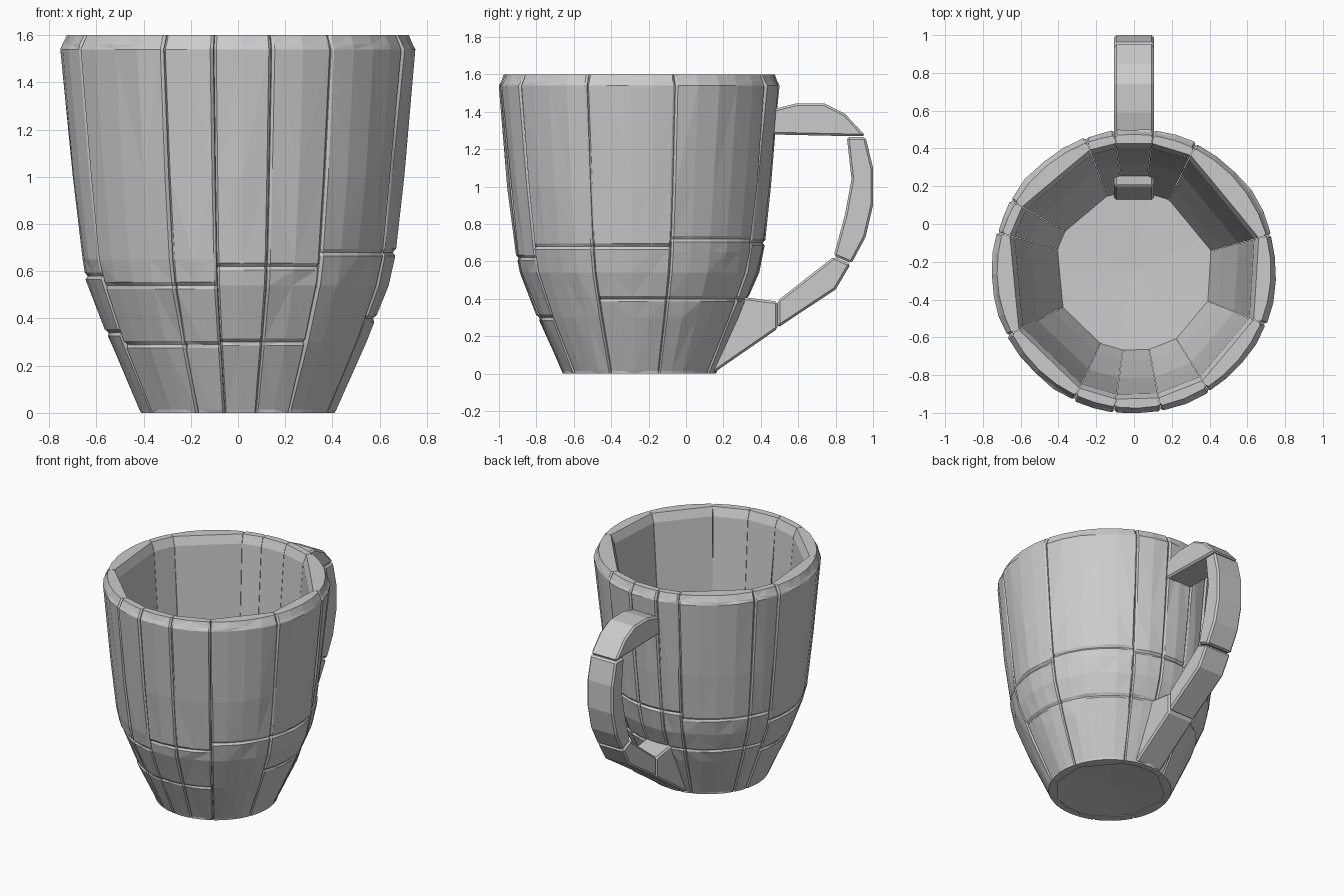
import bpy, bmesh, math, random
from mathutils import Vector

random.seed(4)
cube = bpy.data.objects.get("Cube")
if cube:
    bpy.data.objects.remove(cube)

grey = bpy.data.materials.new("stone grey")
grey.use_nodes = True
COLOR = (0.6, 0.6, 0.6, 1)
grey.diffuse_color = COLOR
grey.node_tree.nodes["Principled BSDF"].inputs["Base Color"].default_value = COLOR

CENTRE_Y = -0.25
OUTER = [(0, .41), (.3, .545), (.54, .64), (.65, .665), (1, .705), (1.54, .755), (1.6, .725)]
INNER = [(0, .36), (.12, .41), (.3, .47), (.62, .56), (1, .6), (1.54, .645), (1.6, .67)]


def radius(profile, z):
    for (z0, r0), (z1, r1) in zip(profile, profile[1:]):
        if z <= z1:
            return r0 + (r1 - r0) * (z - z0) / (z1 - z0)
    return profile[-1][1]


def finish(name, bm):
    bmesh.ops.recalc_face_normals(bm, faces=bm.faces)
    mesh = bpy.data.meshes.new(name)
    bm.to_mesh(mesh)
    bm.free()
    mesh.materials.append(grey)
    obj = bpy.data.objects.new(name, mesh)
    bpy.context.collection.objects.link(obj)
    return obj


def wall_block(name, a0, a1, z0, z1):
    """Curved outside, flat inside, edges slightly chamfered at the seams."""
    bm = bmesh.new()
    mid, half = (a0 + a1) / 2, math.radians(a1 - a0) / 2
    steps = max(2, round((a1 - a0) / 9))
    lip = 1.0
    angles = [a0 + .1, a0 + lip]
    angles += [a0 + (a1 - a0) * i / steps for i in range(1, steps)]
    angles += [a1 - lip, a1 - .1]
    levels = [z0, z0 + .015]
    levels += [z for z, r in OUTER if z0 + .05 < z < z1 - .05]
    levels += [z1 - .04 if z1 > 1.5 else z1 - .015, z1]
    inside = [z0] + [z for z, r in INNER if z0 + .03 < z < z1 - .03] + [z1]
    rings = []
    for i, a in enumerate(angles):
        t = math.radians(a)
        chord = math.cos(half) / math.cos(math.radians(a - mid))
        end = i in (0, len(angles) - 1)
        ring = []
        for z in levels:
            r = radius(OUTER, z) - (.012 if end else 0)
            edge = z in (z0, z1)
            if edge and 0 < z < 1.5:
                r -= .012
            if not edge and not end:
                r += random.uniform(-.007, .002)
            ring.append((r, z))
        ring += [(radius(INNER, z) * (chord + .02), z) for z in reversed(inside)]
        rings.append([bm.verts.new((r * math.cos(t), CENTRE_Y + r * math.sin(t), z))
                      for r, z in ring])
    n = len(rings[0])
    for p, q in zip(rings, rings[1:]):
        for k in range(n):
            bm.faces.new((p[k], p[(k + 1) % n], q[(k + 1) % n], q[k]))
    bm.faces.new(rings[0])
    bm.faces.new(rings[-1])
    # Chipped facets on the outer skin
    bmesh.ops.triangulate(bm, faces=bm.faces)
    finish(name, bm)


# Wall panels: start angle, end angle, heights of the horizontal seams
PANELS = [
    (-22, 15, (.4, .68)), (15, 64, (.4, .72)), (64, 82, (.4, .7)),
    (82, 98, (.4, .7)), (98, 110, (.4, .7)), (110, 150, (.4, .66)),
    (150, 164, (.4, .66)), (164, 207, (.34, .58)), (207, 245, (.29, .54)),
    (245, 262, (.29, .54)), (262, 281, (.3, .62)), (281, 302, (.3, .62)),
    (302, 338, (.68,)),
]
TIERS = ["lower", "middle", "upper"]
for i, (a0, a1, seams) in enumerate(PANELS):
    cuts = [0, *seams, 1.6]
    for k, (z0, z1) in enumerate(zip(cuts, cuts[1:])):
        tier = "upper" if z1 == 1.6 else TIERS[k]
        wall_block(f"{tier}_wall_panel_{i + 1}", a0, a1, z0, z1)

# Floor slab with a shallow dent underneath
bm = bmesh.new()
rings = []
for r, z in ((.39, .004), (.43, .13)):
    rings.append([bm.verts.new((r * math.cos(a * math.tau / 14),
                                CENTRE_Y + r * math.sin(a * math.tau / 14), z))
                  for a in range(14)])
under = bm.verts.new((0.03, CENTRE_Y + .02, .03))
over = bm.verts.new((0, CENTRE_Y, .115))
for k in range(14):
    j = (k + 1) % 14
    bm.faces.new((rings[0][k], rings[0][j], rings[1][j], rings[1][k]))
    bm.faces.new((rings[0][j], rings[0][k], under))
    bm.faces.new((rings[1][k], rings[1][j], over))
finish("floor", bm)


def handle_block(name, outline, width=.105):
    """Side outline in y and z, extruded across x with chamfered edges."""
    bm = bmesh.new()
    face = bm.faces.new([bm.verts.new((-width, y, z)) for y, z in outline])
    out = bmesh.ops.extrude_face_region(bm, geom=[face])
    verts = [v for v in out["geom"] if isinstance(v, bmesh.types.BMVert)]
    bmesh.ops.translate(bm, verts=verts, vec=Vector((2 * width, 0, 0)))
    obj = finish(name, bm)
    bevel = obj.modifiers.new("chamfer", "BEVEL")
    bevel.width = .012
    bevel.segments = 1


handle_block("handle_top", [(.40, 1.28), (.40, 1.42), (.49, 1.42), (.59, 1.445), (.74, 1.445),
                            (.85, 1.39), (.96, 1.27), (.86, 1.27)])
handle_block("handle_grip", [(.86, 1.265), (.96, 1.265), (1, 1.1), (1, .9), (.96, .73),
                             (.885, .59), (.79, .63), (.85, .85), (.885, 1.04)])
handle_block("handle_lower", [(.79, .625), (.88, .585), (.8, .45), (.49, .245), (.49, .39)])
handle_block("handle_foot", [(.49, .385), (.49, .24), (.15, .005), (.1, .02), (.2, .4), (.3, .41)])
